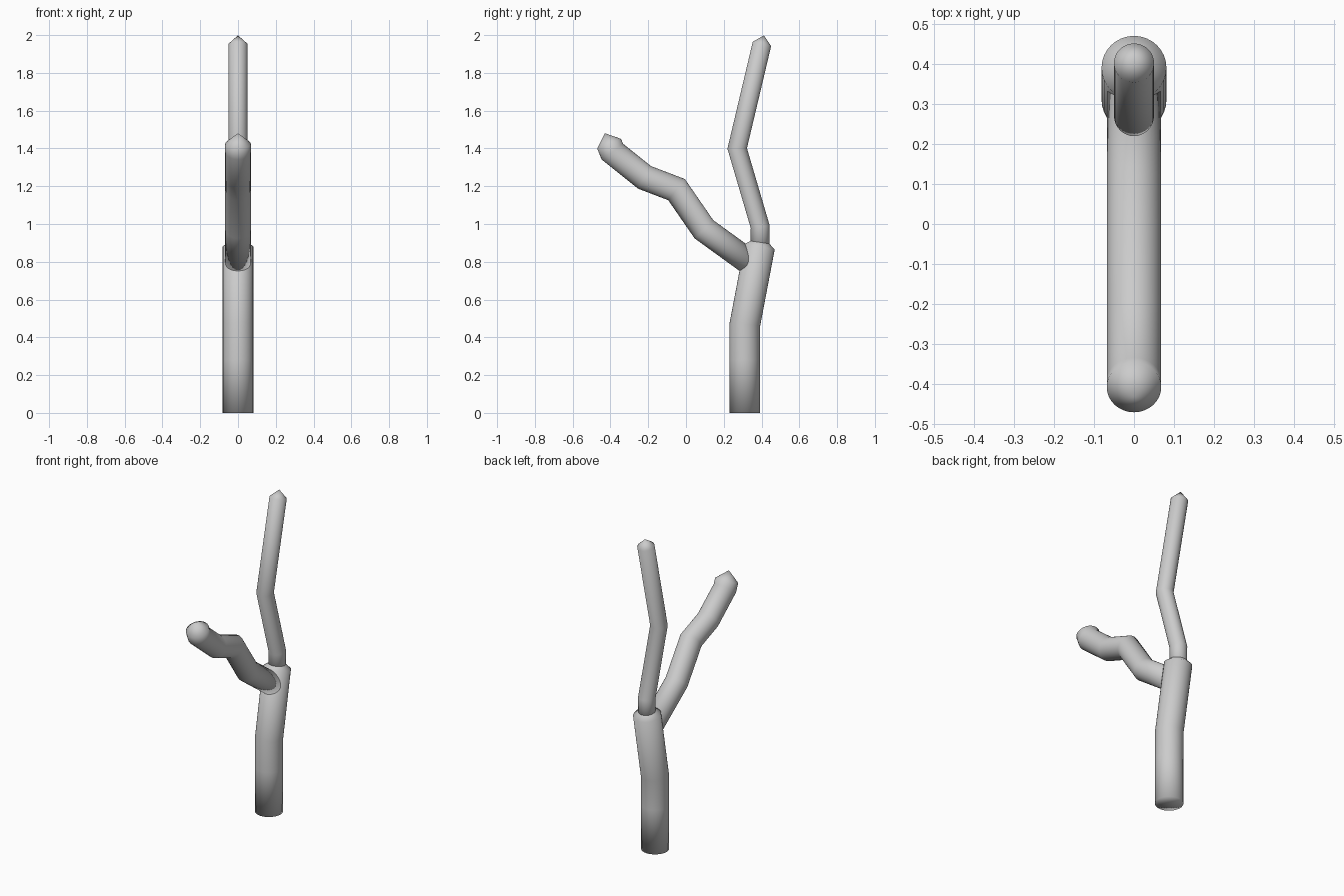
import bpy, bmesh, math
from mathutils import Vector

if "Cube" in bpy.data.objects:
    bpy.data.objects.remove(bpy.data.objects["Cube"])

SIDES = 32


def limb(name, points, radius, tip):
    """Round tube along (y, z) points, mitred at each bend, with a pointed tip."""
    pts = [Vector((0, y, z)) for y, z in points]
    dirs = [(b - a).normalized() for a, b in zip(pts, pts[1:])]
    bm = bmesh.new()
    rings = []
    for i, p in enumerate(pts):
        d0, d1 = dirs[max(i - 1, 0)], dirs[min(i, len(dirs) - 1)]
        t = (d0 + d1).normalized()
        side = Vector((0, -t.z, t.y)) / max(t.dot(d1), 0.5)
        ring = []
        for k in range(SIDES):
            a = 2 * math.pi * k / SIDES
            co = p + radius * (Vector((1, 0, 0)) * math.cos(a) + side * math.sin(a))
            ring.append(bm.verts.new(co))
        rings.append(ring)
    for r0, r1 in zip(rings, rings[1:]):
        for k in range(SIDES):
            n = (k + 1) % SIDES
            bm.faces.new((r0[k], r0[n], r1[n], r1[k]))
    # flat start, conical end
    start = bm.verts.new(pts[0])
    apex = bm.verts.new(pts[-1] + dirs[-1] * tip)
    for k in range(SIDES):
        n = (k + 1) % SIDES
        bm.faces.new((start, rings[0][n], rings[0][k]))
        bm.faces.new((apex, rings[-1][k], rings[-1][n]))
    bmesh.ops.recalc_face_normals(bm, faces=bm.faces[:])
    for f in bm.faces:
        f.smooth = True
    mesh = bpy.data.meshes.new(name)
    bm.to_mesh(mesh)
    bm.free()
    obj = bpy.data.objects.new(name, mesh)
    bpy.context.collection.objects.link(obj)
    return obj


# Main trunk, leaning back above the bend
limb("trunk", [(0.31, 0), (0.31, 0.28), (0.312, 0.47), (0.39, 0.88)], 0.081, 0.06)

# Thin upright branch growing from the trunk top
limb("upper_branch", [(0.39, 0.84), (0.393, 0.985), (0.271, 1.40), (0.402, 1.953)],
     0.05, 0.047)

# Crooked branch reaching forward
limb("side_branch", [(0.36, 0.78), (0.095, 0.972), (-0.05, 1.182), (-0.22, 1.247),
                     (-0.39, 1.383), (-0.407, 1.425)], 0.068, 0.06)
